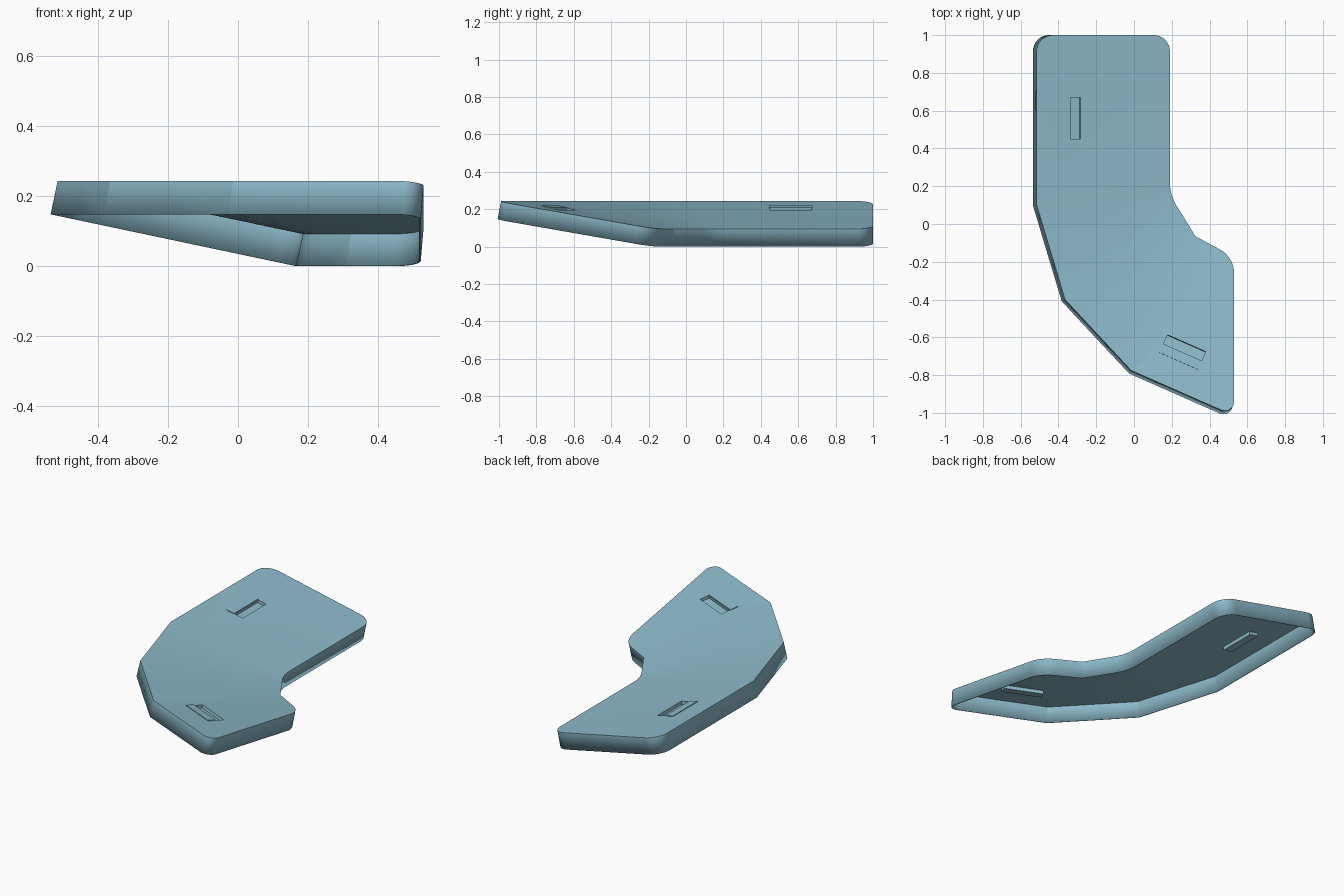
import bpy, bmesh, math
from mathutils import Vector, Matrix

if "Cube" in bpy.data.objects:
    bpy.data.objects.remove(bpy.data.objects["Cube"])

TOP, SLOPE_A, SLOPE_B = 0.243, 0.211, 0.191
N = Vector((0.403, 0.915))            # downhill direction of the front wing


def z_back(x, y):
    return TOP - SLOPE_A * (x + 0.515)


def z_front(x, y):
    return TOP - SLOPE_B * ((Vector((x, y)) - Vector((0.45, -0.98))) @ N)


def fillet(prev, corner, nxt, t, steps=8):
    """Circular corner; t is the distance from corner to tangent point."""
    p = Vector(corner)
    d0, d1 = (Vector(prev) - p).normalized(), (Vector(nxt) - p).normalized()
    w = math.sin(d0.angle(d1) / 2)
    a, b, out = p + d0 * t, p + d1 * t, []
    for i in range(steps + 1):
        s = i / steps
        k0, k1, k2 = (1 - s) ** 2, 2 * s * (1 - s) * w, s * s
        out.append((a * k0 + p * k1 + b * k2) / (k0 + k1 + k2))
    return out


mat = bpy.data.materials.new("blue")
mat.diffuse_color = (0.27, 0.50, 0.60, 1)
mat.use_nodes = True
mat.node_tree.nodes["Principled BSDF"].inputs["Base Color"].default_value = mat.diffuse_color


def make(name, bm):
    me = bpy.data.meshes.new(name)
    bm.to_mesh(me)
    bm.free()
    ob = bpy.data.objects.new(name, me)
    me.materials.append(mat)
    bpy.context.collection.objects.link(ob)
    return ob


# Bent top panel: stations of outer point, inner point, lean angle
stations = [((-0.515, 0.10), (0.19, 0.20), 186),
            ((-0.44, -0.15), (0.20, 0.15), 197),
            ((-0.365, -0.40), (0.22, 0.105), 208),
            ((-0.19, -0.5875), (0.27, 0.025), 222),
            ((-0.015, -0.775), (0.325, -0.065), 238)]
bm = bmesh.new()
lean = {}


def vert(p, z, angle):
    v = bm.verts.new((p[0], p[1], z))
    a = math.radians(angle)
    lean[v] = Vector((math.cos(a) * 0.02, math.sin(a) * 0.02, -0.095))
    return v


outer = [vert(o, TOP, a) for o, i, a in stations]
inner = [vert(i, 0.095, a) for o, i, a in stations]
for k in range(len(stations) - 1):
    bm.faces.new((outer[k + 1], inner[k + 1], inner[k], outer[k]))

# Flat back wing and front wing with rounded corners
back = fillet((0.19, 0.2), (0.19, 1), (-0.515, 1), 0.085) + \
    fillet((0.19, 1), (-0.515, 1), (-0.515, 0.1), 0.085)
bm.faces.new([outer[0], inner[0]] + [vert(p, z_back(*p), 180) for p in back])
tip, heel = (0.53, -1.015), (0.53, -0.175)
front = fillet((-0.015, -0.775), tip, heel, 0.075) + \
    fillet(tip, heel, (0.325, -0.065), 0.085)
bm.faces.new([outer[-1]] + [vert(p, z_front(*p), 246.2) for p in front] + [inner[-1]])

# Skirt walls, square to the tilted top
rim = [e for e in bm.edges if e.is_boundary]
low = {}
for e in rim:
    for v in e.verts:
        if v not in low:
            q = v.co + lean[v]
            q.z = max(q.z, 0)
            low[v] = bm.verts.new(q)
for e in rim:
    a, b = e.verts
    bm.faces.new((a, b, low[b], low[a]))
bmesh.ops.recalc_face_normals(bm, faces=bm.faces)
bm.faces.ensure_lookup_table()
if bm.faces[0].normal.z < 0:
    bmesh.ops.reverse_faces(bm, faces=bm.faces)
shell = make("panel_shell", bm)
bpy.context.view_layer.objects.active = shell
shell.select_set(True)
bpy.ops.object.shade_smooth_by_angle(angle=math.radians(16))
shell.select_set(False)
m = shell.modifiers.new("thickness", 'SOLIDIFY')
m.thickness, m.offset = 0.005, -1


def box(name, frame, size, loc):
    b = bmesh.new()
    bmesh.ops.create_cube(b, size=1, matrix=frame @ Matrix.Translation(loc)
                          @ Matrix.Diagonal((*size, 1)))
    return make(name, b)


def cut(ob, cutter):
    c = ob.modifiers.new("slot", 'BOOLEAN')
    c.operation, c.solver, c.object = 'DIFFERENCE', 'EXACT', cutter


# Slots: open pocket with a thin pad on the uphill side
def slot(label, x, y, zf, down, slope):
    v = Vector((down[0], down[1], -slope)).normalized()
    u = Vector((-down[1], down[0], 0)).normalized()
    w = v.cross(u) if v.cross(u).z > 0 else u.cross(v)
    u = v.cross(w)
    f = Matrix((u, v, w)).transposed().to_4x4()
    f.translation = (x, y, zf(x, y))
    cutter = box(label + "_slot_cutter", f, (0.22, 0.054, 0.06), (0, 0, 0.012))
    cutter.hide_render = True
    cutter.hide_viewport = True
    cutter.display_type = 'WIRE'
    pocket = box(label + "_slot_pocket", f, (0.228, 0.062, 0.02), (0, 0, -0.013))
    cut(shell, cutter)
    cut(pocket, cutter)
    box(label + "_slot_pad", f, (0.23, 0.05, 0.006), (0, -0.054, 0.001))


slot("back", -0.31, 0.56, z_back, (1, 0), SLOPE_A)
slot("front", 0.268, -0.655, z_front, N, SLOPE_B)
